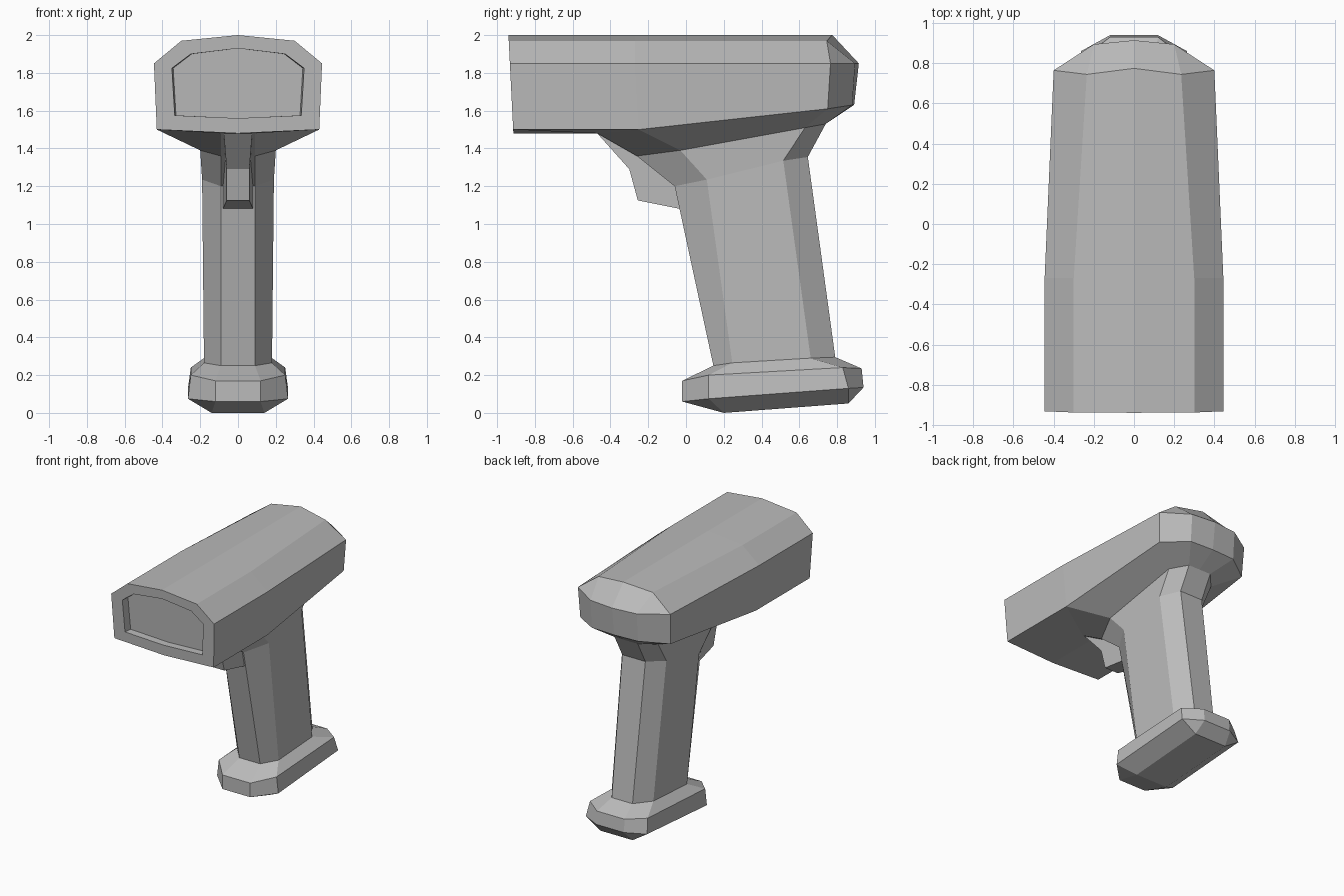
import bpy, bmesh

cube = bpy.data.objects.get("Cube")
if cube:
    bpy.data.objects.remove(cube, do_unlink=True)

grey = bpy.data.materials.new("plain grey")
grey.use_nodes = True
grey.diffuse_color = (0.5, 0.5, 0.5, 1)
grey.node_tree.nodes["Principled BSDF"].inputs["Base Color"].default_value = (0.5, 0.5, 0.5, 1)


def build(name, strips, caps=()):
    """Stitch half outlines (x >= 0) into strips, mirrored across x = 0."""
    bm = bmesh.new()

    def face(pts):
        unique = list(dict.fromkeys(pts))
        if len(unique) > 2:
            bm.faces.new([bm.verts.new(p) for p in unique])

    for side in (1, -1):
        def flip(p):
            return (side * p[0], p[1], p[2])
        for rows in strips:
            for a, b in zip(rows, rows[1:]):
                for i in range(len(a) - 1):
                    face([flip(p) for p in (a[i], a[i + 1], b[i + 1], b[i])])
        for cap in caps:
            face([flip(p) for p in cap])
    bmesh.ops.remove_doubles(bm, verts=bm.verts, dist=0.0005)
    bmesh.ops.recalc_face_normals(bm, faces=bm.faces)
    mesh = bpy.data.meshes.new(name)
    bm.to_mesh(mesh)
    bm.free()
    mesh.materials.append(grey)
    obj = bpy.data.objects.new(name, mesh)
    bpy.context.collection.objects.link(obj)


def slanted(outline, depth=0):
    """Place an (x, z) outline on the leaning front plane."""
    return [(x, -0.94 + (2 - z) * 0.05 + depth, z) for x, z in outline]


def closed_ring(points):
    """Add the centre points at both ends of a half ring."""
    a, b = points[0], points[-1]
    return [(0, a[1], a[2])] + points + [(0, b[1], b[2])]


# head: front rim, window recess, shell, rounded back and skirt under it
front = slanted([(0, 2), (0.3, 1.97), (0.445, 1.85), (0.43, 1.5), (0, 1.48)])
window_outline = [(0, 1.93), (0.25, 1.9), (0.35, 1.825), (0.335, 1.575), (0, 1.56)]
window = slanted(window_outline)
window_floor = slanted([(x * 0.98, z) for x, z in window_outline], 0.06)
middle = [(0, -0.27, 2), (0.3, -0.27, 1.97), (0.445, -0.27, 1.85), (0.43, -0.25, 1.5)]
back = [(0, 0.775, 2), (0.235, 0.745, 1.97), (0.4, 0.765, 1.85), (0.39, 0.75, 1.61)]
back_rim = [(0.4, 0.765, 1.85), (0.2, 0.895, 1.85), (0, 0.915, 1.85)]
back_low = [(0.39, 0.75, 1.61), (0.2, 0.88, 1.63), (0, 0.89, 1.63)]
skirt_top = [(0, -0.47, 1.48), (0.09, -0.47, 1.48), middle[3]] + back_low
neck = closed_ring([(0.09, -0.26, 1.36), (0.2, -0.03, 1.39), (0.2, 0.63, 1.51), (0.1, 0.74, 1.53)])
build("head",
      [[window_floor, window, front], [front[:4], middle, back],
       [back[2::-1], back_rim, back_low], [skirt_top, neck]],
      [window_floor, [front[4], front[3], middle[3], skirt_top[1], skirt_top[0]], neck])

# grip: flared neck running down into a straight leaning handle
grip_top = closed_ring([(0.09, -0.06, 1.2), (0.19, 0.11, 1.235), (0.19, 0.515, 1.335), (0.1, 0.645, 1.355)])
grip_bottom = closed_ring([(0.09, 0.145, 0.25), (0.18, 0.245, 0.265), (0.18, 0.66, 0.29), (0.09, 0.79, 0.295)])
build("grip", [[neck, grip_top, grip_bottom]], [neck, grip_bottom])

# foot: wide chamfered base
foot_upper = closed_ring([(0.12, -0.02, 0.17), (0.25, 0.12, 0.2), (0.25, 0.83, 0.24), (0.12, 0.93, 0.235)])
foot_lower = closed_ring([(0.12, -0.02, 0.06), (0.265, 0.12, 0.075), (0.265, 0.86, 0.13), (0.12, 0.94, 0.135)])
foot_sole = closed_ring([(0.14, 0.2, 0), (0.14, 0.2, 0), (0.14, 0.86, 0.05), (0.14, 0.86, 0.05)])
build("foot", [[grip_bottom, foot_upper, foot_lower, foot_sole]], [grip_bottom, foot_sole])

# trigger: wedge that widens towards the grip
trigger_side = [(0.075, -0.47, 1.48), (0.06, -0.3, 1.29), (0.06, -0.255, 1.125),
                (0.08, -0.03, 1.08), (0.08, 0.05, 1.3), (0.08, -0.1, 1.48)]
loop = trigger_side + trigger_side[:1]
build("trigger", [[[(0, y, z) for x, y, z in loop], loop]], [trigger_side])
